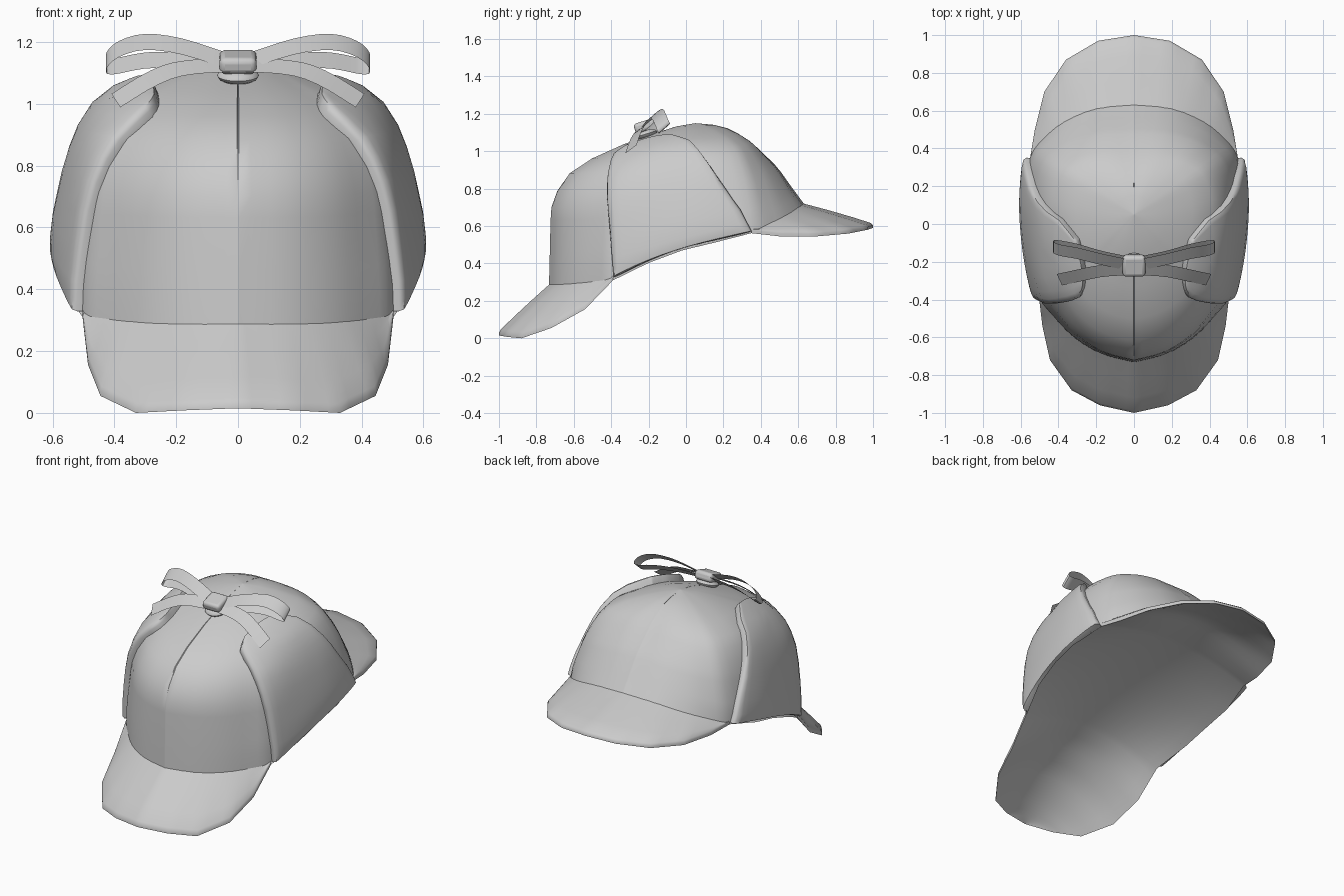
import bpy, math
from mathutils import Vector
from mathutils.bvhtree import BVHTree

if "Cube" in bpy.data.objects:
    bpy.data.objects.remove(bpy.data.objects["Cube"])

cloth = bpy.data.materials.new("grey_cloth")
cloth.use_nodes = True
cloth.diffuse_color = (0.6, 0.6, 0.6, 1)
cloth.node_tree.nodes["Principled BSDF"].inputs["Base Color"].default_value = (0.6, 0.6, 0.6, 1)


def finish(ob, angle=40):
    ob.data.materials.clear()
    ob.data.materials.append(cloth)
    bpy.ops.object.select_all(action='DESELECT')
    ob.select_set(True)
    bpy.context.view_layer.objects.active = ob
    bpy.ops.object.shade_smooth_by_angle(angle=math.radians(angle))


def grid(name, rows, wrap=False, flip=False, angle=40):
    """Skin a list of equally long point rows."""
    n = len(rows[0])
    faces = []
    for i in range(len(rows) - 1):
        for j in range(n if wrap else n - 1):
            k = (j + 1) % n
            f = (i * n + j, i * n + k, (i + 1) * n + k, (i + 1) * n + j)
            faces.append(f[::-1] if flip else f)
    me = bpy.data.meshes.new(name)
    me.from_pydata([tuple(p) for r in rows for p in r], [], faces)
    me.validate()
    ob = bpy.data.objects.new(name, me)
    bpy.context.collection.objects.link(ob)
    finish(ob, angle)
    return ob


def mirror_x(p):
    return Vector((-p[0], p[1], p[2]))


def vecs(pts):
    return [Vector(p) for p in pts]


def sample(pts, t, smooth=True):
    """Point on a polyline or a smooth curve through it, t from 0 to 1."""
    s = min(max(t, 0), 1) * (len(pts) - 1)
    i = min(int(s), len(pts) - 2)
    f = s - i
    a, b, c, d = (pts[min(max(i + k, 0), len(pts) - 1)] for k in (-1, 0, 1, 2))
    if not smooth:
        return b.lerp(c, f)
    return b + 0.5 * f * (c - a + f * (2 * a - 5 * b + 4 * c - d + f * (3 * (b - c) + d - a)))


# Half outlines on +x, from front to back
front_seam = vecs([(0, -.732, .287), (.17, -.688, .287), (.315, -.602, .292), (.43, -.485, .305), (.5, -.39, .325)])
side_seam = vecs([(.545, -.2, .415), (.567, -.02, .482), (.572, .15, .523)])
back_seam = vecs([(.55, .35, .572), (.48, .45, .615), (.37, .54, .66), (.2, .61, .705), (0, .63, .72)])
front_rim = vecs([(0, -1, .015), (.18, -.96, .008), (.33, -.88, 0), (.445, -.72, .055), (.485, -.54, .155),
                  (.503, -.39, .31)])
back_rim = vecs([(.55, .35, .562), (.525, .5, .545), (.475, .7, .545), (.36, .87, .56), (.19, .97, .58),
                 (0, 1, .59)])

# Crown: meridians blended between front, side and back profiles
apex = Vector((0, .05, 1.15))
levels = [0, .1, .2, .4, .48, .58, .69, .78, .87, .94, .98, 1]
profile = {
    "front": [1, .998, .995, .99, .985, .945, .86, .71, .49, .27, .13, 0],
    "side": [1, 1.0, .985, .935, .91, .87, .81, .725, .54, .31, .14, 0],
    "back": [1, .945, .89, .785, .735, .66, .575, .5, .395, .29, .17, 0],
}
seam = front_seam + side_seam + back_seam
params = sorted([i / 36 for i in range(37)] + [.004, .996])
half = [sample(seam, t) for t in params]
half[0].x = half[-1].x = 0
loop = half + [mirror_x(p) for p in half[-2:0:-1]]
rows = []
for i, h in enumerate(levels):
    row = []
    for p in loop:
        d = p - apex
        w = (d.y / math.hypot(d.x, d.y)) ** 2
        end = profile["back" if d.y > 0 else "front"][i]
        r = w * end + (1 - w) * profile["side"][i]
        z = p.z + (apex.z - p.z) * h
        if abs(p.x) < 1e-6 and (.4 if d.y < 0 else .95) < h < 1:
            z -= .003                     # stitched centre seam
            r -= .003
        row.append(Vector((d.x * r, apex.y + d.y * r, z)))
    rows.append(row)
crown = grid("crown", rows, wrap=True)
tree = BVHTree.FromPolygons([v.co for v in crown.data.vertices],
                            [tuple(f.vertices) for f in crown.data.polygons])


# Brims: loft from the crown seam out to the rim, with a thin edge
def brim(name, inner, outer, flip):
    count = 20
    rows = []
    for f, lift in ((-.05, 0), (0, 0), (.35, .004), (.7, .005), (.96, .003), (1, -.005), (1, -.02)):
        pts = []
        for k in range(count + 1):
            a, b = sample(inner, k / count), sample(outer, k / count, False)
            pts.append(a.lerp(b + Vector((0, 0, .02)), f) + Vector((0, 0, lift)))
        if inner is front_seam:
            pts = [mirror_x(p) for p in pts[:0:-1]] + pts
        else:
            pts = pts + [mirror_x(p) for p in pts[-2::-1]]
        rows.append(pts)
    grid(name, rows, flip=flip, angle=50)


brim("front_brim", front_seam, front_rim, True)
brim("back_brim", back_seam, back_rim, True)

# Lining: one arched sheet across the underside, rim to rim
centre = vecs([(-1, .015, 0), (-.86, .14, 0), (-.73, .25, 0), (-.55, .36, 0), (-.35, .45, 0), (0, .57, 0),
               (.35, .655, 0), (.63, .69, 0), (.8, .65, 0), (1, .59, 0)])


def centre_z(y):
    for a, b in zip(centre, centre[1:]):
        if y <= b.x:
            return a.y + (b.y - a.y) * (y - a.x) / (b.x - a.x)
    return centre[-1].y


edge = [sample(front_rim, k / 20, False) for k in range(21)]
edge += [p + Vector((.022, 0, -.012)) for p in side_seam]
edge += [sample(back_rim, k / 20, False) for k in range(21)]
rows = []
for p in edge:
    c = max(centre_z(p.y), p.z)
    rows.append([(p.x * s, p.y, c - (c - p.z) * s * s) for s in [k / 8 - 1 for k in range(17)]])
grid("lining", rows, flip=True, angle=60)

# Ear flaps: padded panels wrapped over the crown sides
flap_front = vecs([(.52, -.385, .32), (.49, -.40, .55), (.44, -.41, .74), (.37, -.405, .87), (.29, -.39, .98),
                   (.27, -.32, 1.03)])
flap_mid = vecs([(.58, -.07, .46), (.57, -.07, .6), (.53, -.09, .75), (.48, -.1, .9), (.4, -.14, 1.0),
                 (.27, -.21, 1.06)])
flap_back = vecs([(.55, .35, .565), (.52, .28, .68), (.47, .2, .78), (.42, .12, .89), (.36, .03, 1.0),
                  (.29, -.08, 1.06)])
steps = [0, 0, .015, .05] + [k / 10 for k in range(1, 10)] + [.95, .985, 1, 1]
last = len(steps) - 1
puff = [-.012, .02, .033, .036]
rows = []
for i, v in enumerate(steps):
    a, m, b = (sample(c, v) for c in (flap_front, flap_mid, flap_back))
    row = []
    for j, u in enumerate(steps):
        p = a * (1 - u) * (1 - 2 * u) + m * 4 * u * (1 - u) + b * u * (2 * u - 1)
        co, n, _, _ = tree.find_nearest(p)
        if n.dot(co - Vector((0, 0, .4))) < 0:
            n = -n
        row.append(co + n * puff[min(i, j, last - i, last - j, 3)] * (1 + .35 * v * v))
    rows.append(row)
grid("left_ear_flap", rows, angle=50)
grid("right_ear_flap", [[mirror_x(p) for p in r] for r in rows], flip=True, angle=50)


# Bow: flat ribbon loops, tails, knot and button
def ribbon(name, path, width, count):
    w = Vector(width)
    pts = [sample(vecs(path), k / count) for k in range(count + 1)]
    for side, sx in (("left", 1), ("right", -1)):
        rows = [[Vector((sx * q.x, q.y, q.z)) for q in (p - w, p + w)] for p in pts]
        grid(side + "_" + name, rows, flip=sx < 0)


ribbon("bow_loop", [(.04, -.215, 1.14), (.18, -.185, 1.185), (.3, -.155, 1.2), (.385, -.14, 1.177),
                    (.425, -.125, 1.14), (.41, -.115, 1.12), (.3, -.135, 1.14), (.18, -.17, 1.14),
                    (.04, -.2, 1.13)], (0, .03, .026), 24)
ribbon("bow_tail", [(.04, -.24, 1.125), (.18, -.25, 1.115), (.28, -.27, 1.08), (.395, -.295, 1.01)],
       (.014, .03, .022), 8)


def pad(name, loc, size, tilt, bevel):
    bpy.ops.mesh.primitive_cube_add(size=1, location=loc, rotation=(tilt, 0, 0))
    ob = bpy.context.object
    ob.name = name
    for v in ob.data.vertices:
        v.co = [c * s for c, s in zip(v.co, size)]
    finish(ob)
    mod = ob.modifiers.new("rounding", 'BEVEL')
    mod.width = bevel
    mod.segments = 3


pad("bow_knot", (0, -.22, 1.135), (.12, .115, .055), .3, .018)
bpy.ops.mesh.primitive_uv_sphere_add(segments=16, ring_count=8, radius=1, location=(0, -.215, 1.092),
                                     rotation=(.3, 0, 0))
button = bpy.context.object
button.name = "crown_button"
for v in button.data.vertices:
    v.co = (v.co.x * .068, v.co.y * .065, v.co.z * .025)
finish(button)
